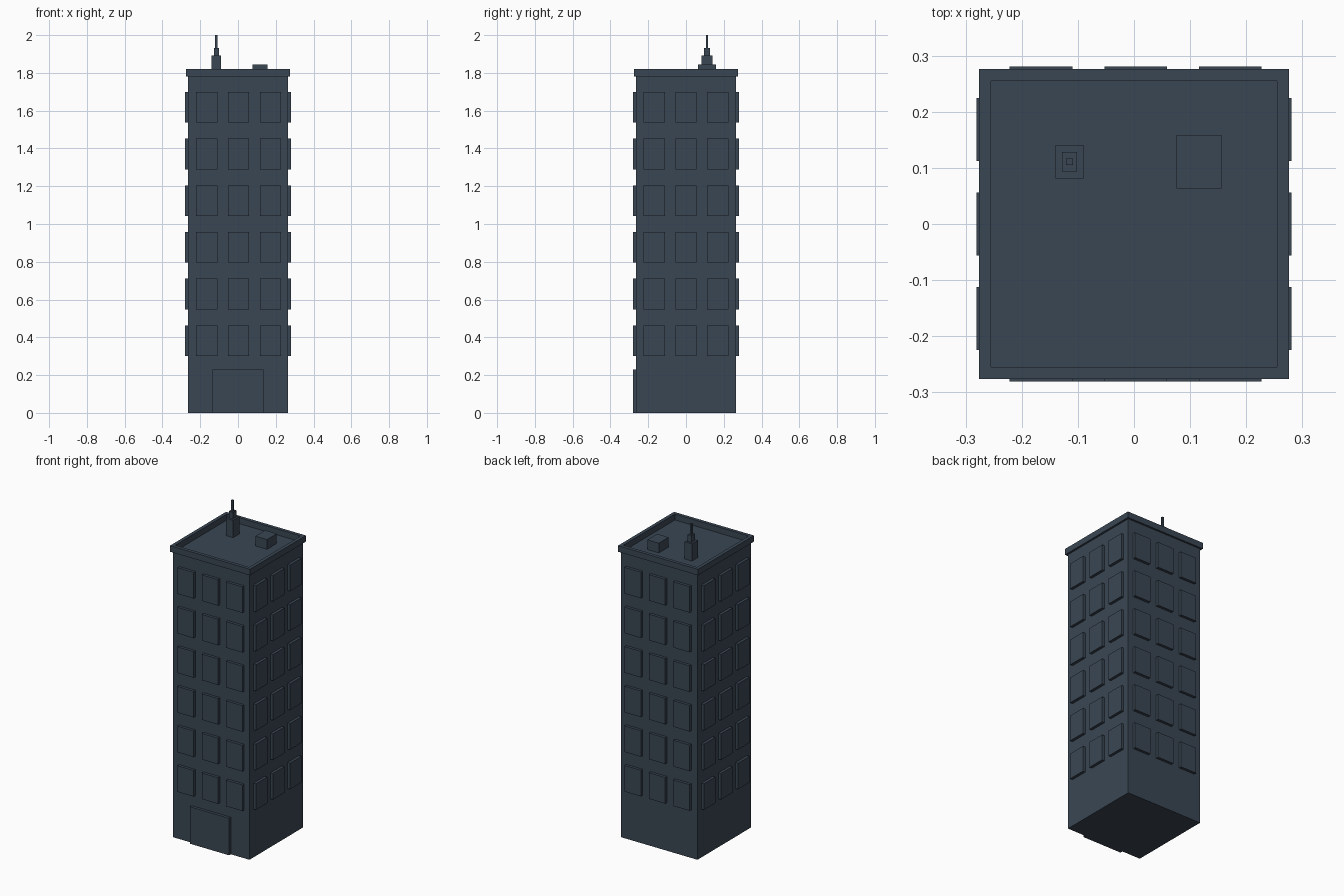
import bpy, bmesh

if "Cube" in bpy.data.objects:
    bpy.data.objects.remove(bpy.data.objects["Cube"])

slate = bpy.data.materials.new("slate")
slate.diffuse_color = (0.042, 0.062, 0.088, 1)
slate.use_nodes = True
slate.node_tree.nodes["Principled BSDF"].inputs["Base Color"].default_value = slate.diffuse_color


def finish(name, bm):
    bmesh.ops.recalc_face_normals(bm, faces=bm.faces)
    mesh = bpy.data.meshes.new(name)
    bm.to_mesh(mesh)
    bm.free()
    mesh.materials.append(slate)
    obj = bpy.data.objects.new(name, mesh)
    bpy.context.collection.objects.link(obj)
    return obj


def add_box(bm, x, y, z):
    """Axis-aligned box from (min, max) pairs."""
    verts = bmesh.ops.create_cube(bm, size=1)["verts"]
    for v in verts:
        v.co = [r[0] if c < 0 else r[1] for c, r in zip(v.co, (x, y, z))]


def box(name, x, y, z):
    bm = bmesh.new()
    add_box(bm, x, y, z)
    return finish(name, bm)


# Tower walls, overhanging cornice and sunken roof as stacked square rings
WALL, FACE, ROOF = 0.264, 0.281, 1.783
profile = [(WALL, 0), (WALL, 1.782), (0.276, 1.782),
           (0.276, 1.82), (0.2545, 1.82), (0.2545, ROOF)]
bm = bmesh.new()
rings = [[bm.verts.new((sx * r, sy * r, z))
          for sx, sy in ((-1, -1), (1, -1), (1, 1), (-1, 1))] for r, z in profile]
for low, high in zip(rings, rings[1:]):
    for i in range(4):
        j = (i + 1) % 4
        bm.faces.new((low[i], low[j], high[j], high[i]))
bm.faces.new(rings[0])
bm.faces.new(rings[-1])
finish("tower", bm)

# Window panels: six floors of three on every side
sides = {s: bmesh.new() for s in ("front", "back", "left", "right")}
for floor in range(6):
    mid = 0.382 + 0.2472 * floor
    z = (mid - 0.0815, mid + 0.0815)
    for col in (-1, 0, 1):
        c = col * 0.1685
        along_x = (c - 0.053, c + 0.059)
        along_y = (c - 0.056, c + 0.056)
        out, back = (WALL - 0.01, FACE), (-FACE, -WALL + 0.01)
        add_box(sides["front"], along_x, back, z)
        add_box(sides["back"], along_x, out, z)
        add_box(sides["left"], back, along_y, z)
        add_box(sides["right"], out, along_y, z)
for side, bm in sides.items():
    finish(side + "_windows", bm)

# Entrance
box("door", (-0.136, 0.135), (-FACE, -WALL + 0.01), (0, 0.231))

# Rooftop vent box and stepped antenna
box("roof_unit", (0.076, 0.156), (0.063, 0.159), (ROOF, 1.844))
ax, ay = -0.115, 0.111
for name, hx, hy, z in (("antenna_base", 0.025, 0.03, (ROOF, 1.891)),
                        ("antenna_middle", 0.0133, 0.017, (1.891, 1.933)),
                        ("antenna_tip", 0.006, 0.006, (1.933, 2.0))):
    box(name, (ax - hx, ax + hx), (ay - hy, ay + hy), z)
